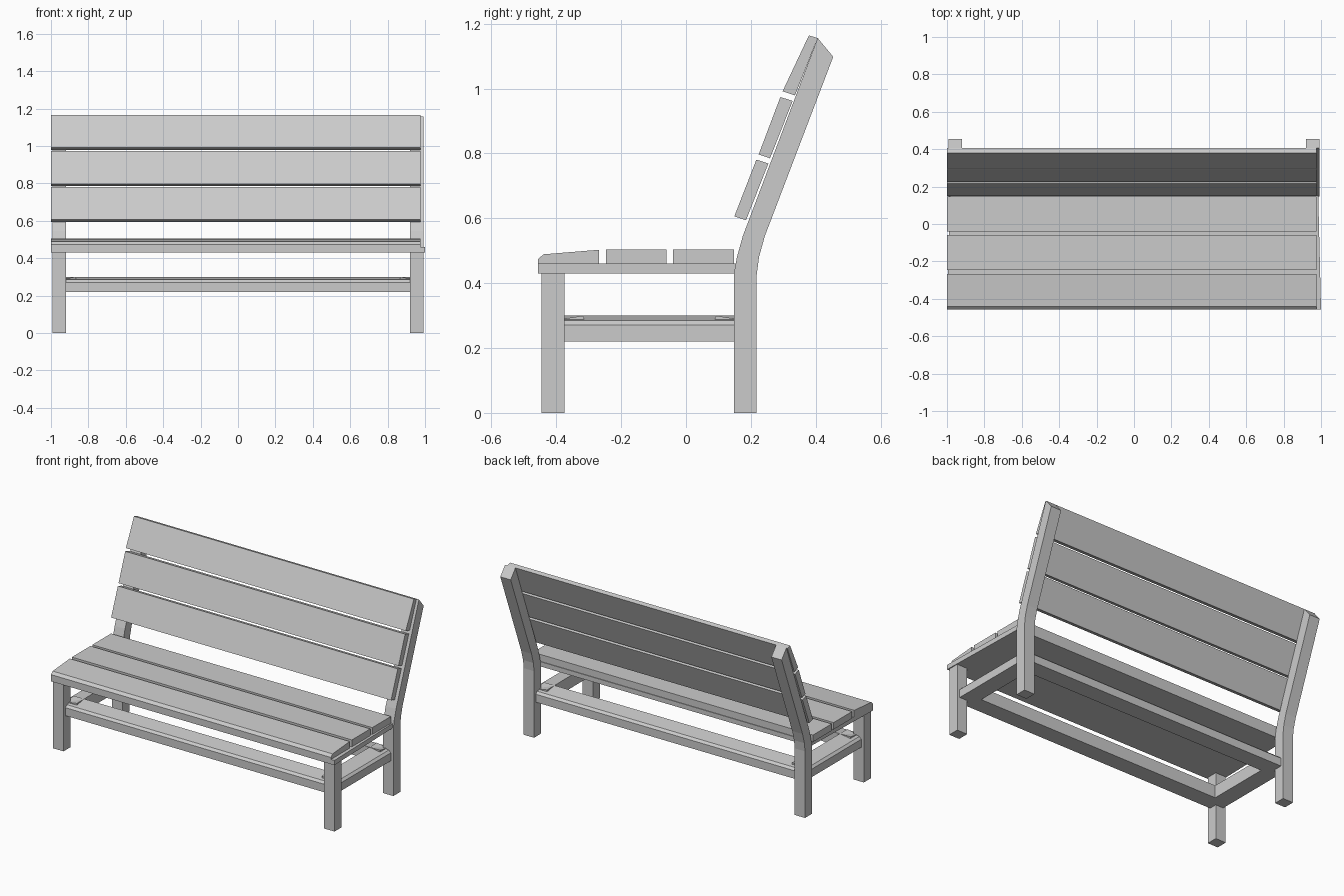
import bpy, bmesh
from mathutils import Vector

if "Cube" in bpy.data.objects:
    bpy.data.objects.remove(bpy.data.objects["Cube"])


def prism(name, ring, offset):
    """Extrude a planar ring of 3D points by an offset vector."""
    bm = bmesh.new()
    face = bm.faces.new([bm.verts.new(p) for p in ring])
    ext = bmesh.ops.extrude_face_region(bm, geom=[face])
    moved = [g for g in ext["geom"] if isinstance(g, bmesh.types.BMVert)]
    bmesh.ops.translate(bm, verts=moved, vec=Vector(offset))
    bmesh.ops.recalc_face_normals(bm, faces=bm.faces)
    mesh = bpy.data.meshes.new(name)
    bm.to_mesh(mesh)
    bm.free()
    obj = bpy.data.objects.new(name, mesh)
    bpy.context.collection.objects.link(obj)
    return obj


def along_x(name, profile, x0, x1):
    return prism(name, [(x0, y, z) for y, z in profile], (x1 - x0, 0, 0))


def rect(y0, y1, z0, z1):
    return [(y0, z0), (y1, z0), (y1, z1), (y0, z1)]


# Legs: straight in front, bent backwards at the rear to carry the backrest
front_profile = rect(-0.445, -0.375, 0, 0.432)
rear_profile = [(0.148, 0), (0.218, 0), (0.218, 0.425), (0.225, 0.48), (0.243, 0.545),
                (0.454, 1.098), (0.406, 1.156), (0.175, 0.545), (0.157, 0.48), (0.148, 0.43)]
for side, x0, x1 in (("left", -0.993, -0.92), ("right", 0.92, 0.993)):
    along_x("front_leg_" + side, front_profile, x0, x1)
    along_x("rear_leg_" + side, rear_profile, x0, x1)

# Seat base board, slightly narrower at the back
prism("seat_base", [(-1, -0.457, 0.43), (1, -0.457, 0.43),
                    (0.985, 0.152, 0.43), (-0.985, 0.152, 0.43)], (0, 0, 0.03))

# Seat slats, the front one with a bevelled nose
SX0, SX1 = -1.0, 0.976
along_x("seat_slat_front", [(-0.457, 0.46), (-0.268, 0.46), (-0.268, 0.503),
                            (-0.44, 0.489), (-0.457, 0.473)], SX0, SX1)
along_x("seat_slat_middle", rect(-0.246, -0.06, 0.46, 0.504), SX0, SX1)
along_x("seat_slat_back", rect(-0.04, 0.148, 0.46, 0.504), SX0, SX1)

# Leaning backrest slats
slats = {
    "lower": [(0.149, 0.606), (0.185, 0.594), (0.254, 0.769), (0.217, 0.781)],
    "middle": [(0.224, 0.797), (0.259, 0.785), (0.329, 0.962), (0.291, 0.974)],
    "upper": [(0.298, 0.992), (0.336, 0.979), (0.406, 1.156), (0.379, 1.164)],
}
for name, profile in slats.items():
    along_x("back_slat_" + name, profile, SX0, SX1)

# Stretcher frame: outer chamfer with a top sloping up towards the inside
rail = [(0, 0.22), (0.11, 0.22), (0.11, 0.30), (0.014, 0.285), (0, 0.271)]
along_x("front_stretcher", [(-0.425 + d, z) for d, z in rail], -0.94, 0.94)
along_x("back_stretcher", [(0.2 - d, z) for d, z in rail], -0.94, 0.94)
for side, s in (("left", -1), ("right", 1)):
    prism("side_stretcher_" + side,
          [(s * (0.975 - d), -0.39, z) for d, z in rail], (0, 0.555, 0))
